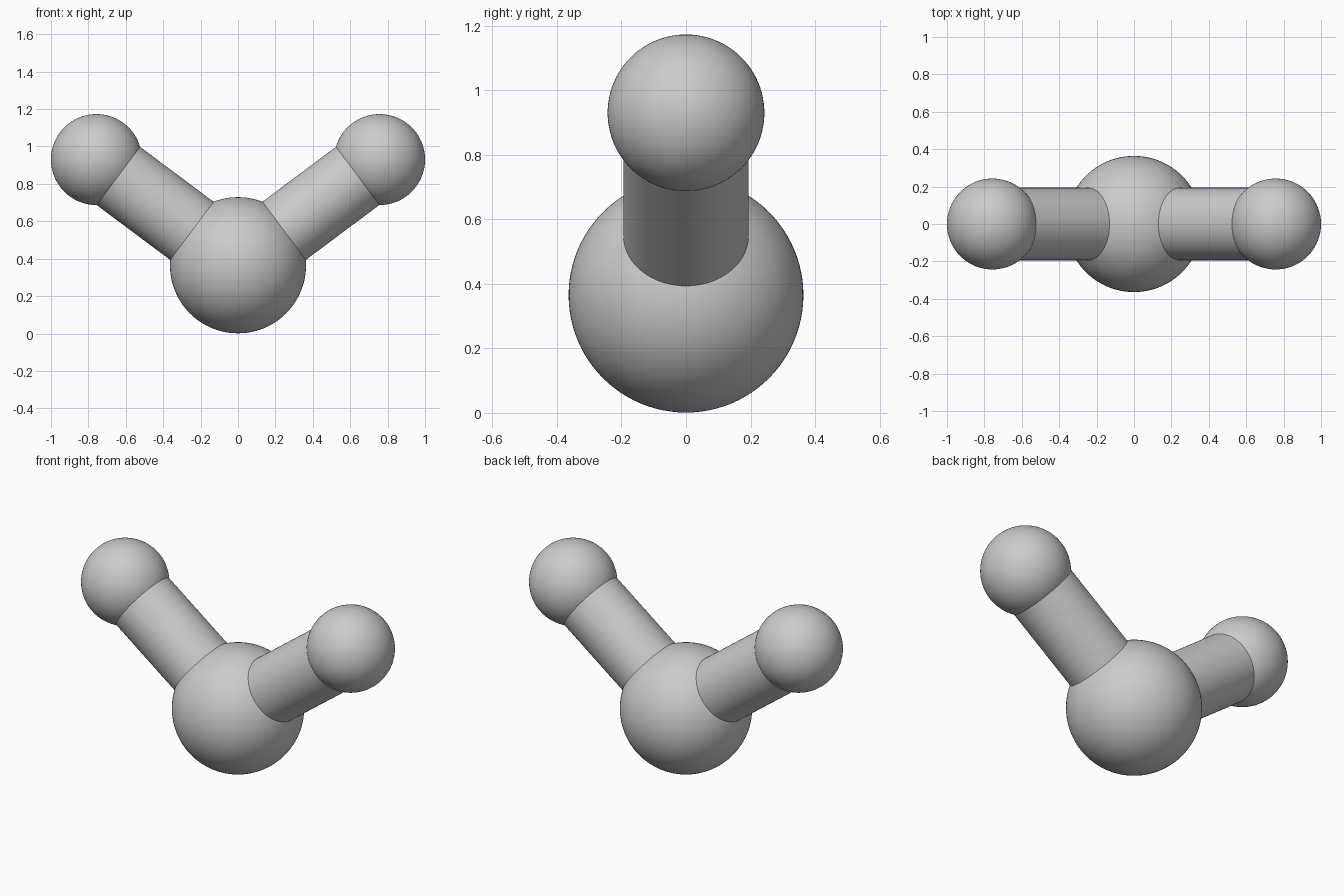
import bpy
from math import radians
from mathutils import Vector

if "Cube" in bpy.data.objects:
    bpy.data.objects.remove(bpy.data.objects["Cube"])

CENTRE = Vector((0, 0, 0.365))
BALL_R, END_R, ROD_R = 0.364, 0.243, 0.194


def smooth(name):
    obj = bpy.context.object
    obj.name = obj.data.name = name
    bpy.ops.object.shade_smooth_by_angle(angle=radians(40))
    return obj


def ball(name, centre, radius):
    bpy.ops.mesh.primitive_uv_sphere_add(
        segments=96, ring_count=48, radius=radius, location=centre)
    return smooth(name)


def rod(name, start, end, radius):
    axis = end - start
    bpy.ops.mesh.primitive_cylinder_add(
        vertices=96, radius=radius, depth=axis.length,
        location=(start + end) / 2,
        rotation=axis.to_track_quat('Z', 'Y').to_euler())
    return smooth(name)


# Large central ball resting on the ground
ball("central_ball", CENTRE, BALL_R)

# Mirrored pair of rods, each capped by a smaller ball
for side, sign in (("left", -1), ("right", 1)):
    tip = Vector((sign * 0.757, 0, 0.93))
    rod(side + "_rod", CENTRE, tip, ROD_R)
    ball(side + "_ball", tip, END_R)
